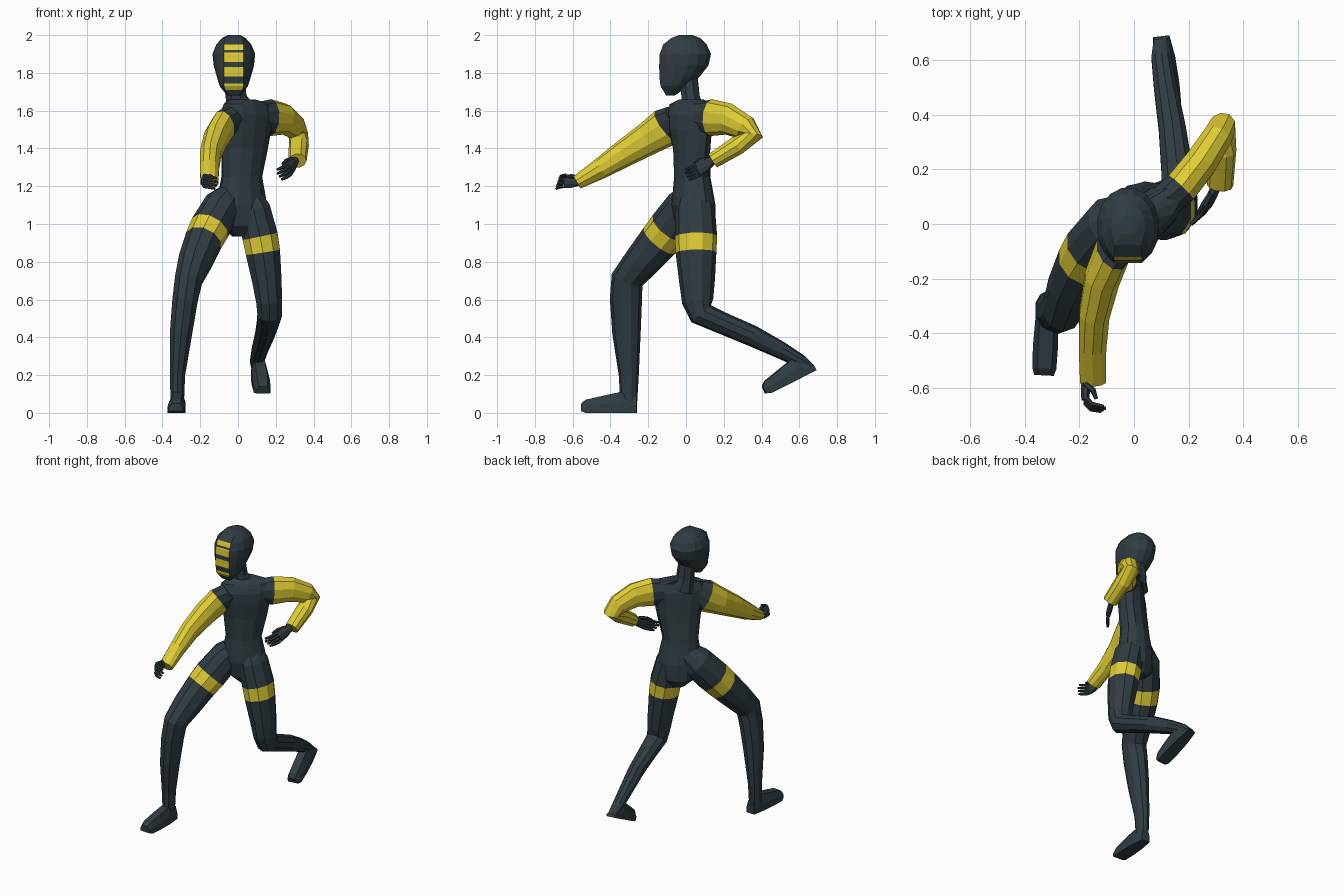
import bpy, bmesh, math
from mathutils import Vector as V


def mat(name, c):
    m = bpy.data.materials.new(name)
    m.diffuse_color = (*c, 1)
    return m


DARK = mat("dark slate", (0.03, 0.046, 0.055))
YELLOW = mat("yellow", (0.74, 0.61, 0.035))


def loft(name, rings, rule=None):
    """Skin a list of vertex rings; rule(segment, side) is true on yellow faces."""
    bm = bmesh.new()
    vs = [[bm.verts.new(p) for p in r] for r in rings]
    n = len(rings[0])
    for i in range(len(vs) - 1):
        for j in range(n):
            k = (j + 1) % n
            f = bm.faces.new((vs[i][j], vs[i][k], vs[i + 1][k], vs[i + 1][j]))
            f.material_index = 1 if rule and rule(i, j) else 0
    a = bm.faces.new(vs[0])
    b = bm.faces.new(vs[-1])
    a.material_index = 1 if rule and rule(0, -1) else 0
    b.material_index = 1 if rule and rule(len(vs) - 2, -1) else 0
    bmesh.ops.recalc_face_normals(bm, faces=bm.faces)
    me = bpy.data.meshes.new(name)
    bm.to_mesh(me)
    bm.free()
    ob = bpy.data.objects.new(name, me)
    bpy.context.collection.objects.link(ob)
    me.materials.append(DARK)
    me.materials.append(YELLOW)
    return ob


def tube(name, pts, ref=(1, 0, 0), n=10, rule=None):
    """Limb through (x, y, z, side radius, other radius) stations."""
    cs = [V(p[:3]) for p in pts]
    rings = []
    for i, p in enumerate(pts):
        t = V()
        if i > 0:
            t += (cs[i] - cs[i - 1]).normalized()
        if i < len(cs) - 1:
            t += (cs[i + 1] - cs[i]).normalized()
        t.normalize()
        s = V(ref)
        s = (s - t * s.dot(t)).normalized()
        u = t.cross(s)
        rings.append([cs[i] + s * p[3] * math.cos(a) + u * p[4] * math.sin(a)
                      for a in (2 * math.pi * (k + .5) / n for k in range(n))])
    return loft(name, rings, rule)


# Torso: centre x, y, z, half width, half depth, twist in degrees
torso = [(.02, .055, .935, .05, .06, 25), (.02, .05, .99, .115, .1, 25),
         (.02, .04, 1.1, .143, .108, 28), (.02, .033, 1.25, .114, .09, 30),
         (.035, .03, 1.4, .138, .084, 32), (.04, .022, 1.5, .157, .087, 36),
         (.045, .022, 1.58, .172, .082, 40), (.05, .026, 1.635, .16, .06, 40),
         (.02, .028, 1.66, .08, .05, 40)]
rings = []
for x, y, z, w, d, yaw in torso:
    c, s = math.cos(math.radians(yaw)), math.sin(math.radians(yaw))
    ring = []
    for k in range(12):
        a = 2 * math.pi * k / 12
        px, py = w * math.cos(a), d * math.sin(a)
        ring.append((x + px * c - py * s, y + px * s + py * c, z))
    rings.append(ring)
loft("torso", rings)

# Neck
tube("neck", [(.01, .035, 1.6, .085, .065), (-.01, .025, 1.67, .06, .052),
              (-.02, .01, 1.8, .056, .053)], n=8)

# Head: z, front y, back y, half width; extra rings at the face stripes
prof = [(1.68, -.108, -.06, .036), (1.73, -.138, .015, .075), (1.78, -.144, .075, .092),
        (1.84, -.145, .122, .108), (1.9, -.142, .135, .114), (1.95, -.124, .112, .095),
        (1.985, -.08, .075, .062), (2.0, -.04, .035, .033)]
stripes = [(1.71, 1.745), (1.78, 1.83), (1.858, 1.908), (1.92, 1.95)]
zs = sorted({p[0] for p in prof} | {z for s in stripes for z in s})
rings = []
for z in zs:
    for p, q in zip(prof, prof[1:]):
        if p[0] <= z <= q[0]:
            t = (z - p[0]) / (q[0] - p[0])
            f, b, w = (p[i] + (q[i] - p[i]) * t for i in (1, 2, 3))
    a0 = math.asin(min(.75, .052 / w))
    ring = []
    for k in range(14):
        a = a0 + (2 * math.pi - 2 * a0) * k / 13
        c = math.cos(a)
        c = c ** .7 if c > 0 else c
        y = (f + b) / 2 - (b - f) / 2 * c
        ring.append((-.022 + w * math.sin(a), f + .003 if k in (0, 13) else y, z))
    rings.append(ring)
loft("head", rings, lambda i, j: j == 13 and any(
    a < (zs[i] + zs[i + 1]) / 2 < b for a, b in stripes))

# Arms: dark at the shoulder root, yellow sleeve to the wrist
sleeve = lambda i, j: i > 0
tube("right_arm", [(-.03, -.05, 1.565, .065, .075), (-.078, -.1, 1.515, .067, .105),
                   (-.117, -.2, 1.452, .067, .088), (-.145, -.33, 1.372, .058, .072),
                   (-.152, -.45, 1.295, .053, .056), (-.15, -.577, 1.22, .05, .037)],
     rule=sleeve)
tube("left_arm", [(.1, .07, 1.57, .065, .075), (.172, .133, 1.563, .066, .098),
                  (.245, .225, 1.555, .063, .084), (.303, .315, 1.51, .057, .068),
                  (.32, .352, 1.468, .053, .058), (.322, .27, 1.415, .053, .053),
                  (.315, .142, 1.335, .049, .043)], ref=(1, -.6, 0), rule=sleeve)

# Legs: the third segment is the yellow thigh band
band = lambda i, j: i == 2 and j >= 0
tube("right_leg", [(-.01, .05, 1.18, .06, .07), (-.083, .0, 1.095, .1, .108),
                   (-.15, -.088, .978, .107, .112), (-.183, -.14, .912, .101, .108),
                   (-.228, -.235, .8, .092, .096), (-.262, -.312, .705, .076, .087),
                   (-.28, -.318, .6, .071, .085), (-.302, -.315, .42, .062, .075),
                   (-.32, -.303, .2, .042, .053), (-.322, -.303, .03, .037, .043)],
     rule=band)
tube("left_leg", [(.055, .045, 1.18, .055, .07), (.082, .048, 1.08, .093, .105),
                  (.117, .053, .935, .099, .112), (.132, .053, .85, .096, .108),
                  (.153, .058, .7, .082, .095), (.165, .062, .59, .072, .083),
                  (.168, .08, .525, .068, .069), (.157, .2, .472, .06, .058),
                  (.14, .35, .408, .052, .056), (.115, .5, .333, .044, .046),
                  (.1, .61, .272, .038, .035), (.1, .67, .235, .03, .018)], rule=band)


def foot(name, heel, forward, heel_height):
    """Blocky shoe from stations (along, bottom, top, half width)."""
    f = V(forward).normalized()
    s = f.cross(V((0, 0, 1))).normalized()
    u = s.cross(f)
    rings = []
    for a, lo, hi, w in [(0, 0, heel_height, .03), (.09, 0, .11, .042),
                         (.19, 0, .088, .046), (.27, 0, .07, .044), (.295, .01, .05, .036)]:
        o = V(heel) + f * a
        m = (lo + hi) / 2
        rings.append([o + s * x * w + u * h for x, h in
                      [(-1, lo), (1, lo), (1, m), (.6, hi), (-.6, hi), (-1, m)]])
    loft(name, rings)


foot("right_foot", (-.315, -.26, 0), (-.05, -1, 0), .085)
foot("left_foot", (.1, .688, .226), (.03, -.26, -.13), .025)


def hand(name, wrist, knuckle, curl, spread):
    """Palm, four bent fingers and a thumb."""
    w, k, c, s = V(wrist), V(knuckle), V(curl), V(spread)
    d = (k - w).normalized()
    tube(name + "_palm", [(*w, .022, .018), (*w.lerp(k, .5), .036, .018),
                          (*k, .04, .016)], ref=s, n=8)
    for i in range(4):
        b = k + s * (.03 - .02 * i)
        m = b + d * .022 + c * .022
        e = m + d * .004 + c * (.052 - .008 * abs(i - 1))
        tube(f"{name}_finger_{i + 1}", [(*b, .011, .011), (*m, .01, .01), (*e, .007, .007)],
             ref=s, n=6)
    b = w.lerp(k, .35) + s * .025
    m = b + d * .025 + c * .028 + s * .012
    e = m + d * .03 + c * .012
    tube(name + "_thumb", [(*b, .013, .013), (*m, .011, .011), (*e, .007, .007)],
         ref=c, n=6)


hand("right_hand", (-.178, -.565, 1.222), (-.178, -.645, 1.228), (1, -.1, -.25), (0, .3, .95))
hand("left_hand", (.305, .145, 1.338), (.268, .066, 1.29), (-.62, -.6, -.25), (-.3, -.25, .9))
